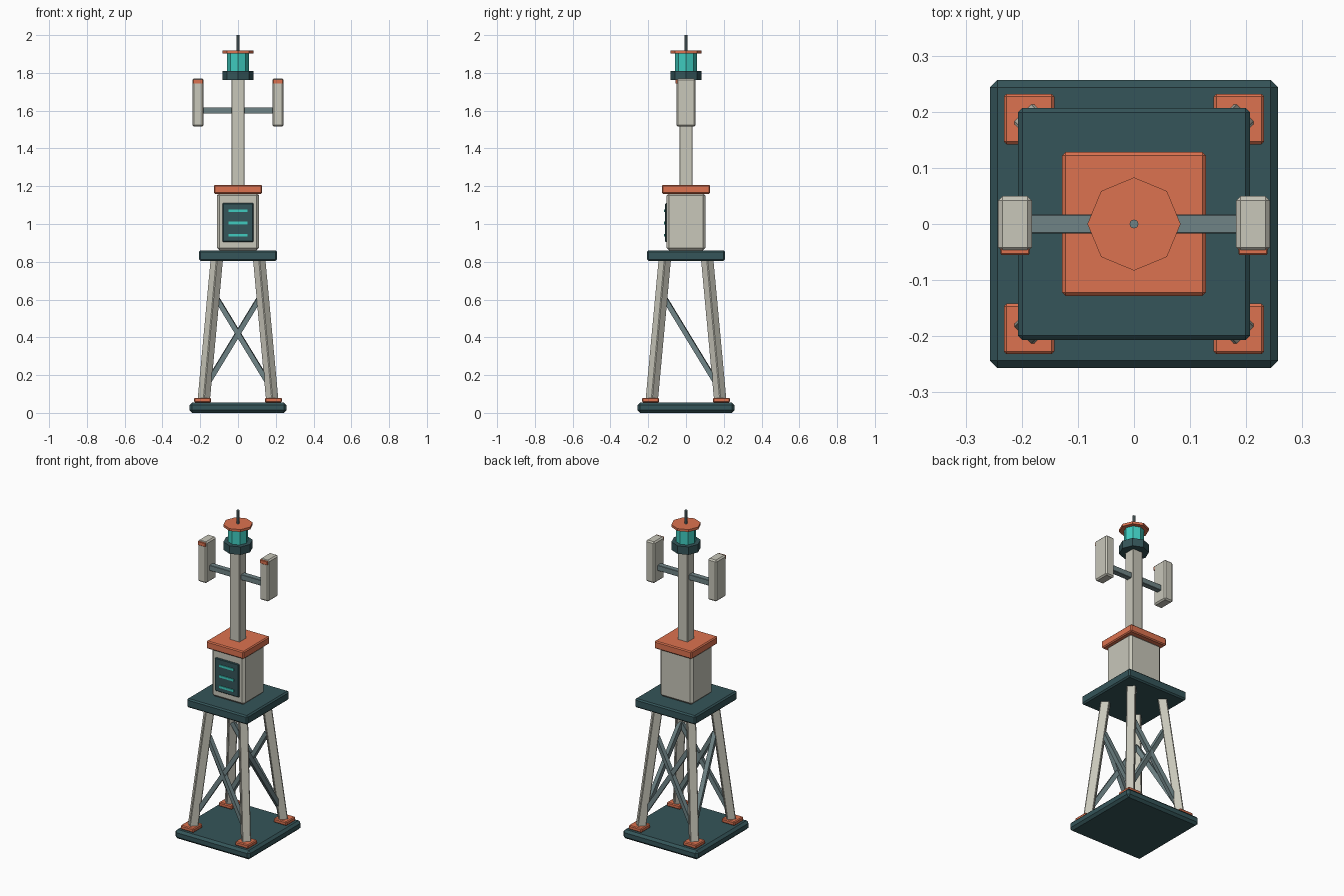
import bpy
from mathutils import Vector

if "Cube" in bpy.data.objects:
    bpy.data.objects.remove(bpy.data.objects["Cube"])


def material(name, rgb):
    m = bpy.data.materials.new(name)
    m.diffuse_color = (*rgb, 1)
    m.use_nodes = True
    m.node_tree.nodes["Principled BSDF"].inputs["Base Color"].default_value = m.diffuse_color
    return m


DARK = material("dark_teal", (0.035, 0.09, 0.1))
STEEL = material("steel", (0.16, 0.23, 0.24))
CREAM = material("cream", (0.58, 0.57, 0.49))
ORANGE = material("orange", (0.72, 0.17, 0.08))
GLOW = material("teal_glow", (0.05, 0.6, 0.52))


def finish(name, mat, bevel=0):
    ob = bpy.context.object
    ob.name = name
    ob.data.materials.append(mat)
    if bevel:
        mod = ob.modifiers.new("bevel", 'BEVEL')
        mod.width = bevel
        mod.segments = 1
    return ob


def box(name, lo, hi, mat, bevel=0):
    lo, hi = Vector(lo), Vector(hi)
    bpy.ops.mesh.primitive_cube_add(size=1, location=(lo + hi) / 2)
    for v in bpy.context.object.data.vertices:
        v.co *= hi - lo
    return finish(name, mat, bevel)


def slab(name, half, z0, z1, mat, bevel=0):
    return box(name, (-half, -half, z0), (half, half, z1), mat, bevel)


def beam(name, a, b, width, mat, bevel=0):
    a, b = Vector(a), Vector(b)
    bpy.ops.mesh.primitive_cube_add(size=1, location=(a + b) / 2)
    ob = bpy.context.object
    for v in ob.data.vertices:
        v.co *= Vector((width, width, (b - a).length))
    ob.rotation_euler = (b - a).to_track_quat('Z', 'Y').to_euler()
    return finish(name, mat, bevel)


def prism(name, sides, radius, z0, z1, mat, bevel=0):
    bpy.ops.mesh.primitive_cylinder_add(vertices=sides, radius=radius, depth=z1 - z0,
                                        location=(0, 0, (z0 + z1) / 2))
    return finish(name, mat, bevel)


# Base and platform
slab("base", 0.257, 0, 0.055, DARK, 0.014)
slab("platform", 0.207, 0.805, 0.86, DARK, 0.008)

# Splayed legs on foot pads
for sx in (-1, 1):
    for sy in (-1, 1):
        x, y = sx * 0.187, sy * 0.187
        box("foot_pad", (x - 0.045, y - 0.045, 0.055), (x + 0.045, y + 0.045, 0.08), ORANGE, 0.005)
        beam("leg", (sx * 0.182, sy * 0.182, 0.06), (sx * 0.112, sy * 0.112, 0.815), 0.05, CREAM, 0.004)

# Braces: crossed on front and back, single on the sides
LOW, HIGH = (0.168, 0.145), (0.118, 0.615)
for s in (-1, 1):
    for d in (-1, 1):
        beam("cross_brace", (-d * LOW[0], s * LOW[0], LOW[1]), (d * HIGH[0], s * HIGH[0], HIGH[1]), 0.026, STEEL)
    beam("side_brace", (s * LOW[0], LOW[0], LOW[1]), (s * HIGH[0], -HIGH[0], HIGH[1]), 0.026, STEEL)

# Equipment cabinet with vented door
box("cabinet", (-0.112, -0.103, 0.86), (0.112, 0.103, 1.165), CREAM, 0.014)
box("door", (-0.082, -0.111, 0.905), (0.082, -0.095, 1.11), DARK, 0.004)
for z in (0.94, 1.005, 1.07):
    box("vent_light", (-0.05, -0.116, z - 0.007), (0.05, -0.105, z + 0.007), GLOW)
slab("cabinet_roof", 0.128, 1.16, 1.207, ORANGE, 0.006)

# Mast with cross arm and antenna panels
slab("mast", 0.034, 1.2, 1.775, CREAM, 0.003)
box("cross_arm", (-0.19, -0.017, 1.584), (0.19, 0.017, 1.618), STEEL, 0.002)
for s in (-1, 1):
    x = s * 0.212
    box("antenna_panel", (x - 0.03, -0.05, 1.515), (x + 0.03, 0.05, 1.77), CREAM, 0.008)
    box("antenna_marker", (x - 0.026, -0.055, 1.743), (x + 0.026, -0.042, 1.766), ORANGE, 0.002)

# Beacon
prism("beacon_collar", 8, 0.083, 1.762, 1.811, DARK)
prism("beacon_lamp", 8, 0.057, 1.808, 1.905, GLOW)
prism("beacon_cap", 8, 0.083, 1.903, 1.918, ORANGE)
prism("beacon_rod", 8, 0.008, 1.915, 2.0, STEEL)
